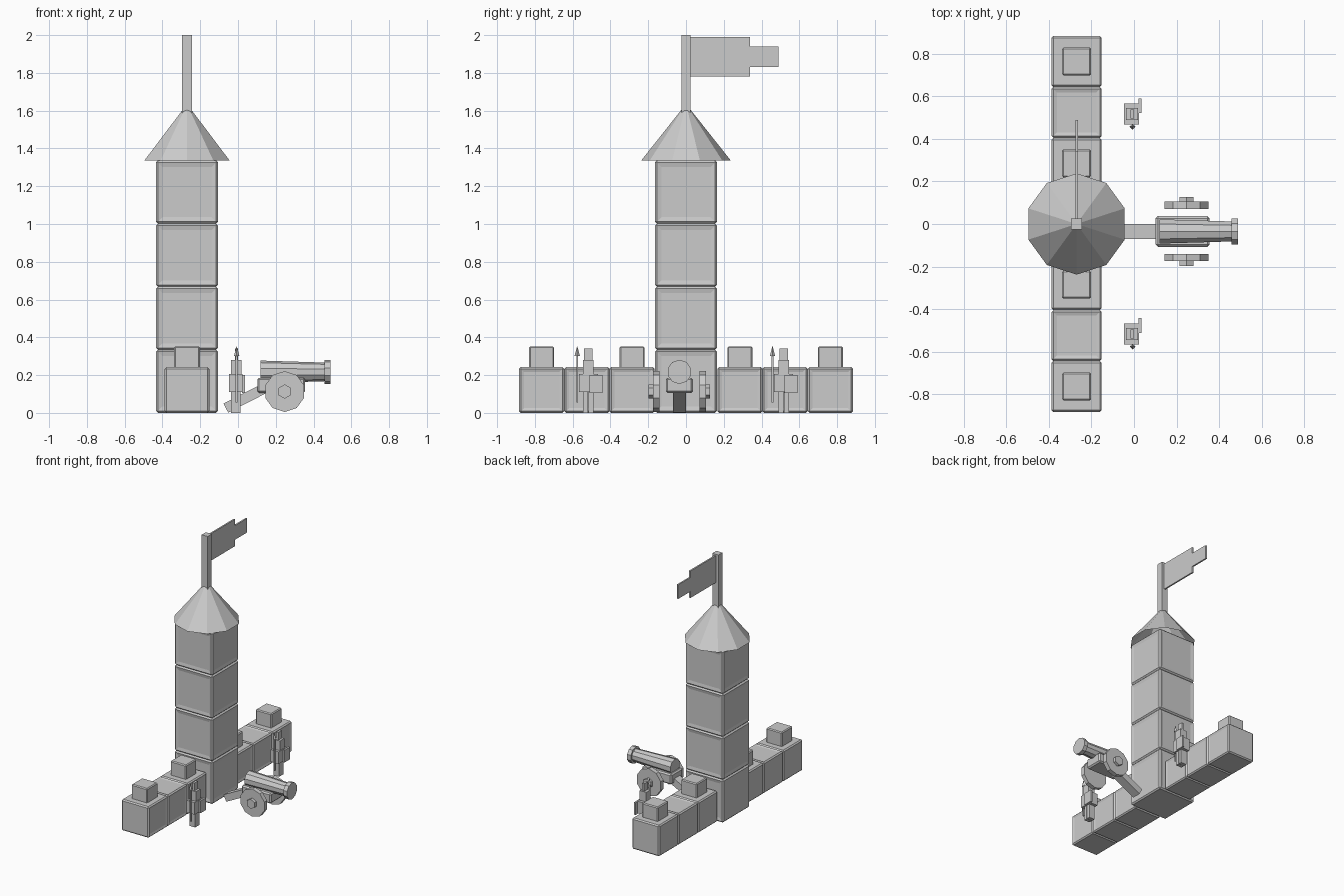
import bpy, bmesh, math
from mathutils import Matrix, Vector

if "Cube" in bpy.data.objects:
    bpy.data.objects.remove(bpy.data.objects["Cube"], do_unlink=True)

stone = bpy.data.materials.new("plain_grey")
stone.use_nodes = True
GREY = (0.6, 0.6, 0.6, 1)
stone.diffuse_color = GREY
stone.node_tree.nodes["Principled BSDF"].inputs["Base Color"].default_value = GREY


def finish(bm, name):
    mesh = bpy.data.meshes.new(name)
    bm.to_mesh(mesh)
    bm.free()
    mesh.materials.append(stone)
    obj = bpy.data.objects.new(name, mesh)
    bpy.context.collection.objects.link(obj)
    return obj


def block(name, x, y, z, bevel=0.0, panels=(), border=0.0):
    """Box from (min, max) ranges, with bevelled edges and recessed panels."""
    bm = bmesh.new()
    bmesh.ops.create_cube(bm, size=1)
    size = [r[1] - r[0] for r in (x, y, z)]
    centre = [sum(r) / 2 for r in (x, y, z)]
    bmesh.ops.transform(bm, verts=bm.verts,
                        matrix=Matrix.Translation(centre) @ Matrix.Diagonal((*size, 1)))
    if bevel:
        bmesh.ops.bevel(bm, geom=bm.edges[:], offset=bevel, segments=1, affect='EDGES')
    bm.normal_update()
    faces = [f for f in bm.faces
             if any(f.normal.dot(Vector(d)) > 0.99 for d in panels)]
    if faces:
        bmesh.ops.inset_individual(bm, faces=faces, thickness=border, depth=-0.005)
    return finish(bm, name)


def around(centre, half):
    return (centre - half, centre + half)


def drum(name, sides, r1, r2, length, centre, axis='Z', closed=True):
    """Faceted cylinder or cone along an axis, with a corner pointing up (or along y)."""
    bm = bmesh.new()
    bmesh.ops.create_cone(bm, cap_ends=closed, segments=sides,
                          radius1=r1, radius2=r2, depth=length)
    # Put a corner on +y before turning the axis
    first = max(bm.verts, key=lambda v: v.co.xy.length).co
    turn = Matrix.Rotation(math.pi / 2 - math.atan2(first.y, first.x), 4, 'Z')
    if axis == 'X':
        turn = Matrix(((0, 0, 1, 0), (1, 0, 0, 0), (0, 1, 0, 0), (0, 0, 0, 1))) @ turn
    elif axis == 'Y':
        turn = Matrix.Rotation(math.pi / 2, 4, 'X') @ turn
    bmesh.ops.transform(bm, verts=bm.verts, matrix=Matrix.Translation(centre) @ turn)
    return finish(bm, name)


LEFT, RIGHT, FRONT, BACK, UP = (1, 0, 0), (-1, 0, 0), (0, -1, 0), (0, 1, 0), (0, 0, 1)
TX = -0.27

# Tower: four stacked blocks
level = 0.334
for i in range(4):
    sides = (LEFT, FRONT, BACK) + ((RIGHT,) if i else ())
    block(f"tower_block_{i + 1}", around(TX, 0.164), around(0, 0.164),
          (i * level, (i + 1) * level), 0.01, sides, 0.034)

# Roof, flagpole and stepped flag
drum("tower_roof", 10, 0.238, 0.02, 0.275, (TX, 0, 1.4725), closed=False)
block("flagpole", around(TX, 0.026), around(0, 0.025), (1.58, 2.0))
block("flag", around(TX, 0.006), (0.02, 0.34), (1.78, 1.99))
block("flag_tail", around(TX, 0.006), (0.335, 0.49), (1.83, 1.94))

# Walls on both sides of the tower, with merlons on every other block
for side, sy in (("front", -1), ("back", 1)):
    for i in range(3):
        cy = sy * (0.285 + 0.2395 * i)
        panels = (LEFT, UP) if i == 1 else (LEFT,)
        block(f"{side}_wall_block_{i + 1}", around(TX, 0.118), around(cy, 0.1195),
              (0, 0.242), 0.009, panels, 0.023)
        if i != 1:
            block(f"{side}_merlon_{i + 1}", around(TX, 0.068), around(cy, 0.066),
                  (0.23, 0.352), 0.007)

# Two guards with spear and shield, facing +x
for side, cy in (("front", -0.517), ("back", 0.517)):
    cx = -0.01
    for leg, off in (("right", -0.0145), ("left", 0.0145)):
        block(f"{side}_guard_{leg}_leg", around(cx - 0.003, 0.025),
              around(cy + off, 0.0135), (0, 0.115))
    block(f"{side}_guard_body", around(cx - 0.002, 0.035), around(cy, 0.05), (0.11, 0.205))
    block(f"{side}_guard_head", around(cx, 0.028), around(cy, 0.028), (0.2, 0.28))
    block(f"{side}_guard_crest", around(cx + 0.002, 0.009), around(cy, 0.022), (0.27, 0.34))
    block(f"{side}_guard_shield", (0.022, 0.036), (cy + 0.005, cy + 0.074), (0.105, 0.2))
    block(f"{side}_guard_spear", around(cx + 0.003, 0.005), around(cy - 0.059, 0.005),
          (0.055, 0.31))
    drum(f"{side}_guard_spear_tip", 4, 0.014, 0.001, 0.05,
         (cx + 0.003, cy - 0.059, 0.327))

# Cannon: barrel, muzzle ring and carriage
CY = -0.035
drum("cannon_barrel", 10, 0.06, 0.049, 0.35, (0.295, CY, 0.217), 'X')
drum("cannon_muzzle_ring", 10, 0.064, 0.064, 0.032, (0.474, CY, 0.217), 'X')
block("cannon_carriage", (0.102, 0.356), around(CY, 0.072), (0.105, 0.186), 0.01)

# Sloping trail that reaches the ground behind the carriage
trail = block("cannon_trail", around(0, 0.135), around(0, 0.035), around(0, 0.027))
trail.matrix_world = (Matrix.Translation((0.056, CY, 0.087))
                      @ Matrix.Rotation(math.radians(-27), 4, 'Y'))

# Wheels with hexagonal hubs
for side, sy in (("right", -1), ("left", 1)):
    drum(f"cannon_{side}_wheel", 10, 0.108, 0.108, 0.034,
         (0.247, CY + sy * 0.123, 0.113), 'Y')
    drum(f"cannon_{side}_hub", 6, 0.038, 0.038, 0.05,
         (0.247, CY + sy * 0.138, 0.113), 'Y')
